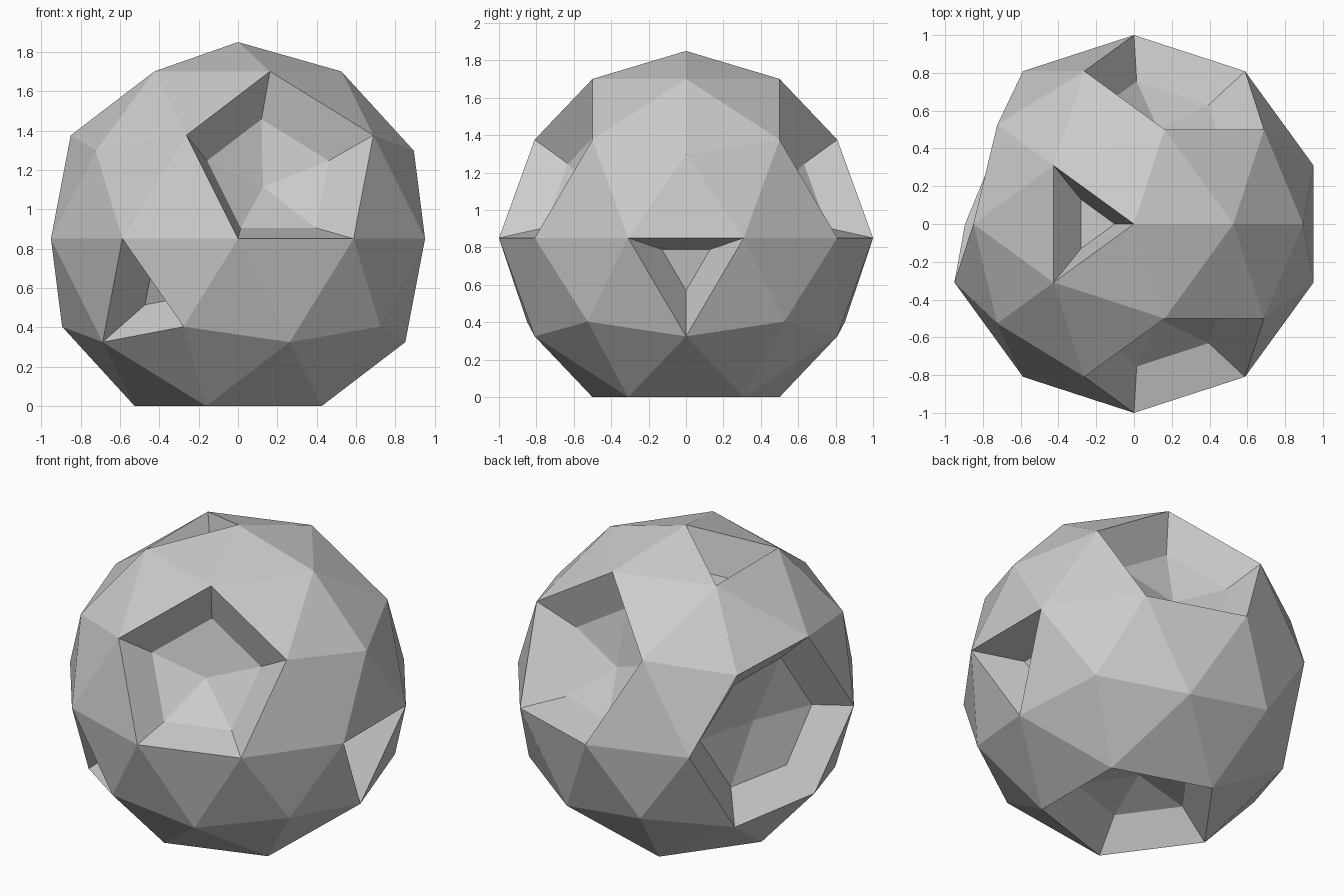
import bpy, bmesh
from mathutils import Vector

if "Cube" in bpy.data.objects:
    bpy.data.objects.remove(bpy.data.objects["Cube"])

bm = bmesh.new()
bmesh.ops.create_icosphere(bm, subdivisions=2, radius=1.0)


def sink(faces, scale, depth, axis, apex=None):
    """Press a patch of faces inward, shrinking it to form a tapered pit."""
    bmesh.ops.inset_region(bm, faces=faces, thickness=0.0005,
                           use_boundary=True, use_even_offset=True)
    for v in {v for f in faces for v in f.verts}:
        if v is apex:
            v.co = axis * 0.59 + Vector((-0.035, 0, 0))
        else:
            h = v.co.dot(axis)
            v.co = axis * (h - depth) + (v.co - axis * h) * scale
            v.co.x -= 0.02


def vertex_pit(direction, scale):
    """Pit made from all the faces around one vertex."""
    d = Vector(direction).normalized()
    bm.verts.ensure_lookup_table()
    apex = max(bm.verts, key=lambda v: v.co.normalized().dot(d) + v.co.length * 5)
    sink(list(apex.link_faces), scale, 0.175, apex.co.normalized(), apex)


def face_pit(corners):
    """Pit made from a single triangle."""
    c = sum((Vector(p) for p in corners), Vector()) / 3
    face = min(bm.faces, key=lambda f: (f.calc_center_median() - c).length)
    face.normal_update()
    axis = face.normal.copy()
    mid = face.calc_center_median()
    bmesh.ops.inset_region(bm, faces=[face], thickness=0.0005, use_boundary=True)
    for v in face.verts:
        v.co = mid + (v.co - mid) * 0.42 - axis * 0.22
        v.co.x -= 0.01


# Five-sided pits: front, back, bottom; six-sided pit: back left
def nearest_vertex_pit(p, scale):
    p = Vector(p)
    apex = min(bm.verts, key=lambda v: (v.co - p).length)
    sink(list(apex.link_faces), scale, 0.175, p.normalized(), apex)


for p in ((0.276, -0.851, 0.447), (0.276, 0.851, 0.447), (0, 0, -1)):
    nearest_vertex_pit(p, 0.65)
nearest_vertex_pit((-0.951, 0.309, 0), 0.68)

# Three-sided pits: right, top, front left
face_pit([(0.951, 0.309, 0), (0.951, -0.309, 0), (0.851, 0, -0.526)])
face_pit([(0, 0, 1), (-0.425, 0.309, 0.851), (-0.425, -0.309, 0.851)])
face_pit([(-0.588, -0.809, 0), (-0.688, -0.5, -0.526), (-0.276, -0.851, -0.447)])

# Stand the rock on the rim of its bottom pit
bmesh.ops.translate(bm, verts=bm.verts[:], vec=(0, 0, -min(v.co.z for v in bm.verts)))
bmesh.ops.recalc_face_normals(bm, faces=bm.faces[:])

mesh = bpy.data.meshes.new("pitted_ball")
bm.to_mesh(mesh)
bm.free()
ball = bpy.data.objects.new("pitted_ball", mesh)
bpy.context.collection.objects.link(ball)
